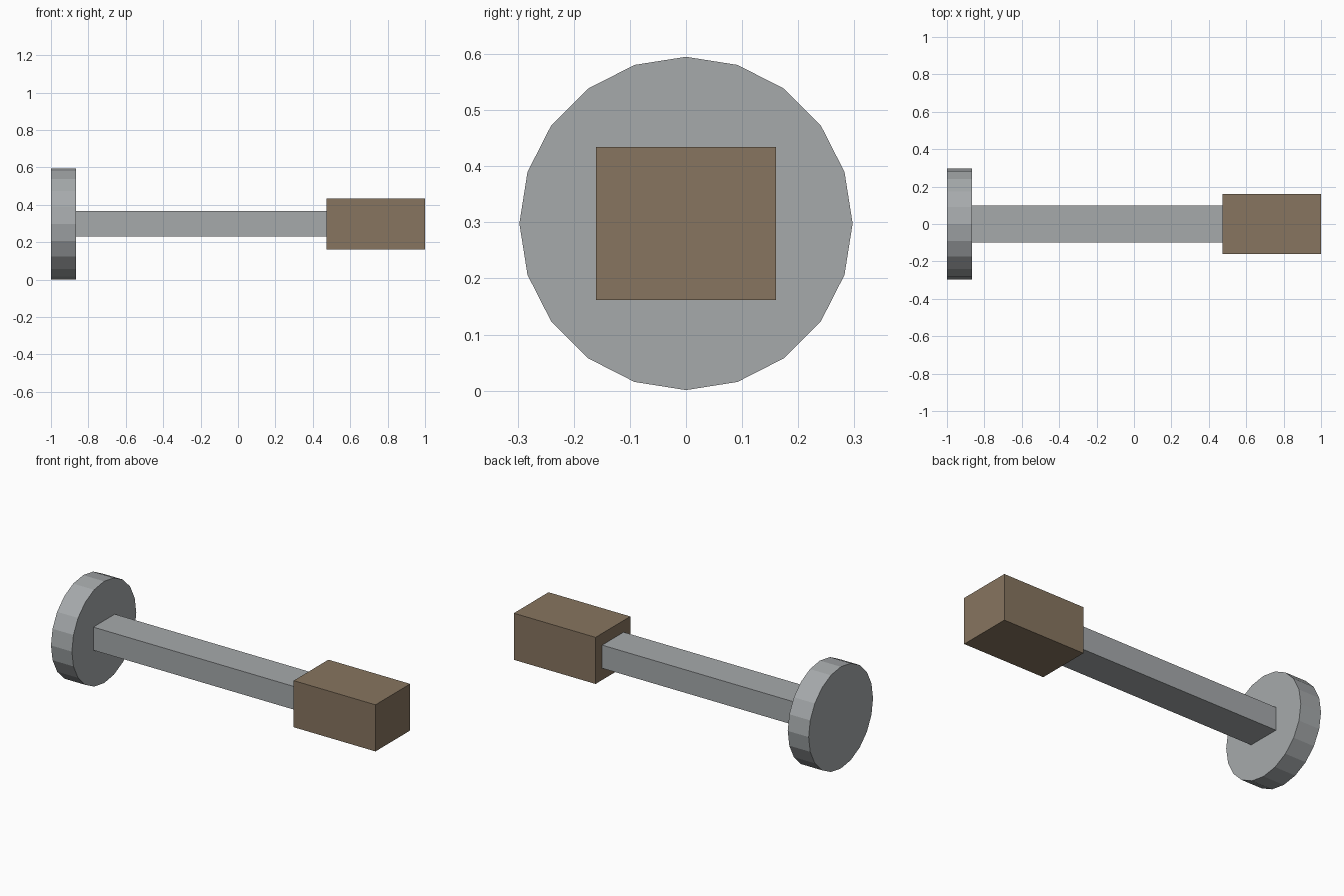
import bpy, math

if "Cube" in bpy.data.objects:
    bpy.data.objects.remove(bpy.data.objects["Cube"])

def material(name, rgb):
    m = bpy.data.materials.new(name)
    m.diffuse_color = (*rgb, 1)
    m.use_nodes = True
    m.node_tree.nodes["Principled BSDF"].inputs["Base Color"].default_value = m.diffuse_color
    return m

grey = material("steel grey", (0.38, 0.40, 0.41))
brown = material("wood brown", (0.243, 0.178, 0.115))
AXIS_Z = 0.298

def finish(name, mat):
    ob = bpy.context.object
    ob.name = name
    ob.data.materials.append(mat)
    return ob

def box(name, x0, x1, width, height, mat):
    bpy.ops.mesh.primitive_cube_add(size=1, location=((x0 + x1) / 2, 0, AXIS_Z))
    ob = finish(name, mat)
    ob.scale = (x1 - x0, width, height)

# Round end plate, 20 flat sides with a corner at the top
bpy.ops.mesh.primitive_cylinder_add(vertices=20, radius=0.297, depth=0.135,
                                    location=(-0.9325, 0, AXIS_Z),
                                    rotation=(0, math.pi / 2, 0))
finish("end_disc", grey)

# Square shaft and grip block
box("shaft", -0.865, 0.472, 0.198, 0.135, grey)
box("grip_block", 0.472, 1.0, 0.32, 0.272, brown)
